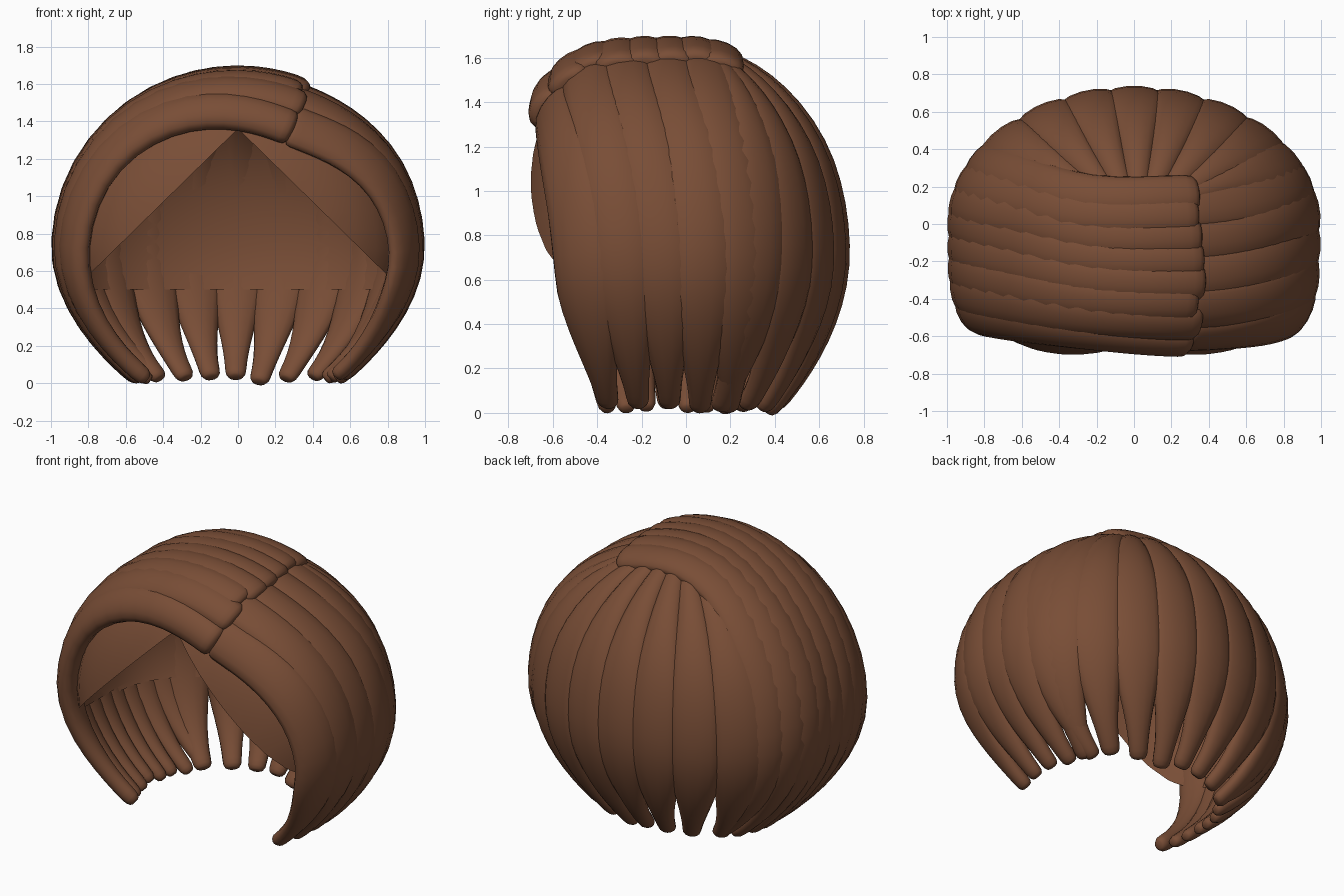
import bpy, bmesh, math, random
from mathutils import Vector

if "Cube" in bpy.data.objects:
    bpy.data.objects.remove(bpy.data.objects["Cube"])

random.seed(4)
CZ, ZS = 0.72, 0.98
mat = bpy.data.materials.new("brown_hair")
mat.diffuse_color = (0.19, 0.075, 0.037, 1)
mat.use_nodes = True
mat.node_tree.nodes["Principled BSDF"].inputs["Base Color"].default_value = mat.diffuse_color


# Head envelope: round about the y axis, blunter in front than behind
def prof(y):
    return (0.85, 4) if y < 0 else (0.74, 2)


def radius(y):
    a, p = prof(y)
    return math.sqrt(max(0.02, 1 - (abs(y) / a) ** p))


def place(v, s=1.0):
    z = CZ + v.z * ZS * s
    f = 1 - 0.15 * (max(0, 0.75 - z) / 0.75) ** 2
    return Vector((v.x * s * f, v.y * s * f, z))


def normal(v):
    a, p = prof(v.y)
    gy = p * abs(v.y) ** (p - 1) / a ** p * (1 if v.y > 0 else -1)
    return Vector((2 * v.x, gy, 2 * v.z)).normalized()


def project(d):
    lo, hi = 0.0, 3.0
    a, p = prof(d.y)
    for _ in range(30):
        k = (lo + hi) / 2
        if k * k * (d.x ** 2 + d.z ** 2) + (k * abs(d.y) / a) ** p < 1:
            lo = k
        else:
            hi = k
    return d * lo


def smooth(a, b, t):
    t = min(1, max(0, (t - a) / (b - a)))
    return t * t * (3 - 2 * t)


# Paths on the envelope
def side_path(sign, th0, y0, y1, y2, zt, te, dip=0.0):
    th1 = math.acos((zt - CZ) / (ZS * radius(y2)))

    def at(t):
        y = y0 + (y1 - y0) * smooth(0, te, t) + (y2 - y1) * smooth(te * 0.8, 1.05, t)
        y -= dip * math.sin(math.pi * min(1, t / 0.45)) ** 2
        th = th0 + (th1 - th0) * t
        r = radius(y)
        return Vector((sign * r * math.sin(th), y, r * math.cos(th)))
    return at


def fan_path(ex, zt):
    s = Vector((0.02 + 0.3 * ex, 0.17, 0.95)).normalized()
    e = Vector((ex, 0.74 * math.sqrt(1 - ex * ex), 0))
    e = (e - s * e.dot(s)).normalized()

    def pt(phi):
        return project(s * math.cos(phi) + e * math.sin(phi))
    end = 1.2
    while place(pt(end)).z > zt and end < 2.9:
        end += 0.01
    return lambda t: pt((end + 0.06) * t - 0.06)


# One lock: a lens section swept along a path, tapering to a blunt tip
def lock(bm, at, w0, w1, w2, thick, sink, n=30, m=14):
    rings = []
    for i in range(n):
        t = 0.5 - 0.5 * math.cos(math.pi * i / (n - 1))
        v = at(t)
        tan = (place(at(min(1, t + .01))) - place(at(max(0, t - .01)))).normalized()
        nor = normal(v)
        nor = (nor - tan * nor.dot(tan)).normalized()
        side = tan.cross(nor)
        w = w0 + (w1 - w0) * smooth(0, 0.5, t)
        w += (w2 - w) * smooth(0.66, 1.0, t)
        q = min(t / 0.02, (1 - t) / 0.02, 1)
        q = 0.45 + 0.55 * math.sqrt(1 - (1 - q) ** 2)
        h = thick * (1 - 0.3 * smooth(0.7, 1, t))
        c = place(v) - nor * (h / 2 + sink * (1 - smooth(0, 0.4, t)))
        ring = []
        for j in range(m):
            a = 2 * math.pi * j / m
            ring.append(bm.verts.new(c + side * (math.cos(a) * w / 2 * q)
                                     + nor * (math.sin(a) * h / 2 * q)))
        rings.append(ring)
    for a, b in zip(rings, rings[1:]):
        for j in range(m):
            k = (j + 1) % m
            bm.faces.new((a[j], a[k], b[k], b[j]))
    bm.faces.new(rings[0])
    bm.faces.new(rings[-1])


def finish(bm, name):
    bmesh.ops.recalc_face_normals(bm, faces=bm.faces)
    me = bpy.data.meshes.new(name)
    bm.to_mesh(me)
    bm.free()
    for p in me.polygons:
        p.use_smooth = True
    me.materials.append(mat)
    ob = bpy.data.objects.new(name, me)
    bpy.context.collection.objects.link(ob)


def tip():
    return random.uniform(-0.02, 0.01)


# Locks combed from the parting over the top to the left
bm = bmesh.new()
N = 8
for i in range(N):
    f = i / (N - 1)
    y0 = -0.69 + 0.87 * f
    x0 = 0.37 + random.uniform(-0.02, 0.03) - (0.05 if i == 0 else 0)
    th0 = -math.asin(min(0.9, x0 / radius(y0)))
    at = side_path(-1, th0, y0, -0.51 + 0.89 * f, -0.43 + 0.77 * f, tip(), 0.72, 0.05 * f)
    lock(bm, at, 0.21, 0.25, 0.09, 0.14 if i == 0 else 0.11, 0.0)
finish(bm, "left_swept_locks")

# Locks falling from the parting to the right
bm = bmesh.new()
N = 5
for i in range(N):
    f = i / (N - 1)
    y0 = -0.67 + 0.78 * f
    th0 = math.asin(0.3 / radius(y0))
    at = side_path(1, th0, y0, -0.49 + 0.77 * f, -0.42 + 0.67 * f, tip(), 0.64)
    lock(bm, at, 0.26, 0.3, 0.1, 0.12, 0.035)
finish(bm, "right_side_locks")

# Locks fanning from the crown down the back
bm = bmesh.new()
for ex in (-0.74, -0.5, -0.25, 0, 0.25, 0.5, 0.72, 0.88):
    lock(bm, fan_path(ex, tip()), 0.13, 0.32, 0.11, 0.12, 0.035)
finish(bm, "back_fan_locks")

# Inner cap, open below and with a peaked face opening
bm = bmesh.new()
bmesh.ops.create_uvsphere(bm, u_segments=48, v_segments=28, radius=1)
for v in bm.verts:
    p = project(v.co.copy())
    v.co = place(p, 0.89)
    if p.y > 0:
        v.co.y *= 0.94
bmesh.ops.bisect_plane(bm, geom=bm.verts[:] + bm.edges[:] + bm.faces[:],
                       plane_co=(0, 0, 0.5), plane_no=(0, 0, -1), clear_outer=True)
for s in (-1, 1):
    faces = [f for f in bm.faces if f.calc_center_median().y < 0]
    geom = faces + list({e for f in faces for e in f.edges}) + list({v for f in faces for v in f.verts})
    bmesh.ops.bisect_plane(bm, geom=geom, plane_co=(0, 0, 1.36), plane_no=(s * 0.98, 0, 1))
cut = [f for f in bm.faces if f.calc_center_median().y < 0
       and f.calc_center_median().z < 1.36 - 0.98 * abs(f.calc_center_median().x)]
bmesh.ops.delete(bm, geom=cut, context='FACES')
finish(bm, "inner_cap")
